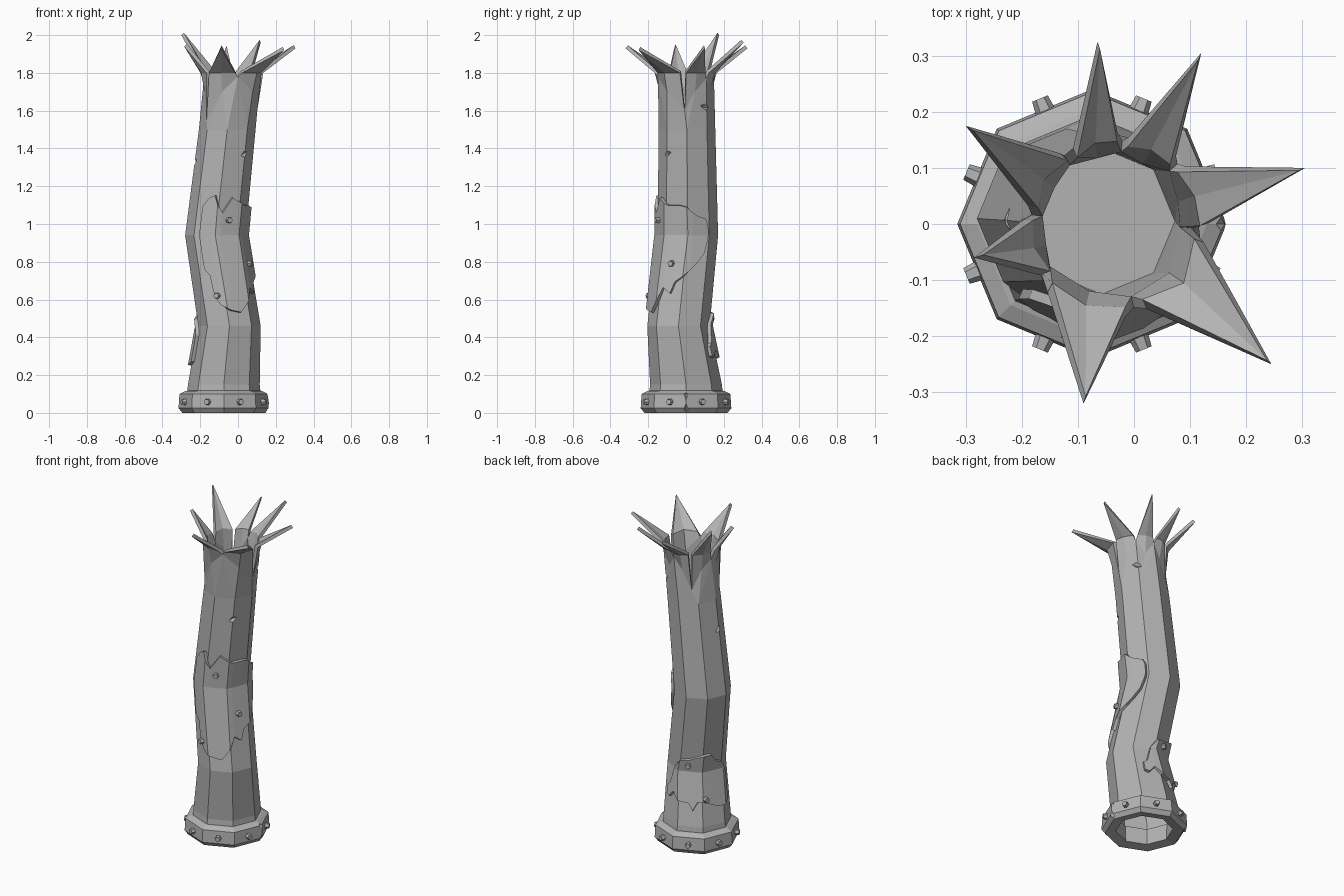
import bpy, bmesh
from math import cos, sin, radians, pi
from mathutils import Vector, Matrix

cube = bpy.data.objects.get("Cube")
if cube:
    bpy.data.objects.remove(cube, do_unlink=True)

grey = bpy.data.materials.new("iron_grey")
grey.use_nodes = True
GREY = (0.45, 0.45, 0.45, 1)
grey.diffuse_color = GREY
grey.node_tree.nodes["Principled BSDF"].inputs["Base Color"].default_value = GREY

# Bent tube axis: z, centre x, centre y, radius
RINGS = [(0.06, -0.075, 0, 0.2), (0.15, -0.075, 0, 0.19), (0.46, -0.045, -0.04, 0.165),
         (0.94, -0.12, 0.01, 0.16), (1.5, -0.057, 0.005, 0.15),
         (1.72, -0.035, -0.005, 0.155), (2.0, -0.03, 0, 0.17)]


def surf(angle, z, lift=0.0):
    """Point on the eight-sided tube at an angle and height."""
    for a, b in zip(RINGS, RINGS[1:]):
        if z <= b[0]:
            break
    t = (z - a[0]) / (b[0] - a[0])
    cx, cy, r = (a[k] + (b[k] - a[k]) * t for k in (1, 2, 3))
    r = r * cos(pi / 8) / cos(radians(angle % 45 - 22.5)) + lift
    return Vector((cx + r * cos(radians(angle)), cy + r * sin(radians(angle)), z))


def finish(name, bm):
    mesh = bpy.data.meshes.new(name)
    bm.to_mesh(mesh)
    bm.free()
    mesh.materials.append(grey)
    obj = bpy.data.objects.new(name, mesh)
    bpy.context.collection.objects.link(obj)
    return obj


def thicken(obj, thickness, offset):
    mod = obj.modifiers.new("thickness", 'SOLIDIFY')
    mod.thickness, mod.offset = thickness, offset


def carve(obj, cuts):
    """Cut diamond-shaped nicks: (position, angle, tilt, size)."""
    bm = bmesh.new()
    for pos, angle, tilt, size in cuts:
        m = (Matrix.Translation(pos) @ Matrix.Rotation(radians(angle), 4, 'Z')
             @ Matrix.Rotation(radians(tilt), 4, 'X') @ Matrix.Diagonal((*size, 1)))
        bmesh.ops.create_uvsphere(bm, u_segments=4, v_segments=2, radius=1, matrix=m)
    cutter = finish("nick_cutter", bm)
    cutter.hide_render = True
    mod = obj.modifiers.new("nicks", 'BOOLEAN')
    mod.operation, mod.solver, mod.object = 'DIFFERENCE', 'EXACT', cutter
    bpy.context.view_layer.update()
    done = obj.evaluated_get(bpy.context.evaluated_depsgraph_get())
    mesh = bpy.data.meshes.new_from_object(done)
    obj.modifiers.clear()
    obj.data = mesh
    bpy.data.objects.remove(cutter, do_unlink=True)


# Tube wall
bm = bmesh.new()
rows = [[bm.verts.new(surf(k * 45, ring[0])) for k in range(8)] for ring in RINGS[:5]]
for low, high in zip(rows, rows[1:]):
    for k in range(8):
        n = (k + 1) % 8
        bm.faces.new((low[k], low[n], high[n], high[k]))

# Torn rim: notches (angle, z) and the petal tip that follows each
notches = [(-3, 1.6), (45, 1.77), (85, 1.77), (122, 1.58), (172, 1.75), (218, 1.55), (283, 1.78)]
tips = [(0.305, 0.10, 1.93), (0.12, 0.305, 1.96), (-0.065, 0.325, 1.93), (-0.30, 0.175, 2.0),
        (-0.285, -0.06, 1.94), (-0.09, -0.32, 1.93), (0.245, -0.25, 1.92)]
angles, rim = [], []
for k, (angle, z) in enumerate(notches):
    after = notches[k + 1][0] if k < 6 else notches[0][0] + 360
    for a, h in ((angle, z), ((angle + after) / 2, 1.7)):
        angles.append(a)
        rim.append(bm.verts.new(surf(a, h)))
angles.append(angles[0] + 360)

# Join the octagon to the uneven rim
i = j = 0
while i < 8 or j < 14:
    a, b = rows[-1][i % 8], rim[j % 14]
    if j == 14 or (i < 8 and (i + 1) * 45 <= angles[j + 1]):
        bm.faces.new((a, rows[-1][(i + 1) % 8], b))
        i += 1
    else:
        bm.faces.new((a, rim[(j + 1) % 14], b))
        j += 1

# Petals bent outward
for k, tip in enumerate(tips):
    left, mid, right = rim[2 * k], rim[2 * k + 1], rim[(2 * k + 2) % 14]
    a0, a1 = angles[2 * k], angles[2 * k + 2]
    sl, sm, sr = (bm.verts.new(surf(a0 + (a1 - a0) * f, 1.8, lift))
                  for f, lift in ((0.1, 0.01), (0.5, 0.02), (0.9, 0.01)))
    point = bm.verts.new(tip)
    for face in ((left, mid, sm, sl), (mid, right, sr, sm), (sl, sm, point), (sm, sr, point)):
        bm.faces.new(face)
tube = finish("torn_tube", bm)
thicken(tube, 0.02, -1)
nick = (0.016, 0.055, 0.016)
carve(tube, [(surf(-45, 1.37), -45, 25, nick), (surf(42, 1.62), 42, -15, nick),
             (surf(180, 1.33), 180, 30, nick)])

# Plug inside the tube
bm = bmesh.new()
bm.faces.new([bm.verts.new(surf(k * 45, 1.5, -0.015)) for k in range(8)])
finish("inner_plug", bm)

# Base collar
bm = bmesh.new()
profile = [(0.185, 0.12), (0.205, 0.115), (0.235, 0.1), (0.24, 0.025), (0.22, 0), (0.16, 0.01),
           (0.165, 0.11)]
hoops = [[bm.verts.new((-0.075 + r * cos(k * pi / 4), r * sin(k * pi / 4), z)) for k in range(8)]
         for r, z in profile]
for a, b in zip(hoops, hoops[1:] + hoops[:1]):
    for k in range(8):
        n = (k + 1) % 8
        bm.faces.new((a[k], b[k], b[n], a[n]))
bmesh.ops.recalc_face_normals(bm, faces=bm.faces)
collar = finish("base_collar", bm)
carve(collar, [(Vector((0.167, 0, z)), 0, 0, (0.025, 0.022, 0.04)) for z in (0.015, 0.1)])


def patch(name, columns, fold):
    """Riveted plate hugging the tube: columns of (angle, low z, high z)."""
    bm = bmesh.new()
    grid = [[bm.verts.new(surf(a, z, -0.002))
             for z in (lo, min(max(fold, lo + 0.01), hi - 0.01), hi)] for a, lo, hi in columns]
    for c, d in zip(grid, grid[1:]):
        for k in range(2):
            bm.faces.new((c[k], d[k], d[k + 1], c[k + 1]))
    thicken(finish(name, bm), 0.02, 1)


patch("front_patch", [(-122, 0.76, 1.09), (-112, 0.73, 1.13), (-108, 0.61, 1.14),
                      (-97, 0.57, 1.15), (-90, 0.55, 1.1), (-83, 0.54, 1.06), (-64, 0.53, 1.14),
                      (-45, 0.59, 1.11), (-38, 0.66, 1.1), (-22, 0.63, 1.1), (-14, 0.69, 1.1),
                      (0, 0.72, 1.09), (8, 0.75, 1.06), (22, 0.79, 1.04), (36, 0.84, 1.03),
                      (41, 0.91, 1.0)], 0.94)
patch("back_patch", [(58, 0.3, 0.35), (66, 0.29, 0.37), (80, 0.33, 0.47), (90, 0.29, 0.53),
                     (110, 0.28, 0.54), (118, 0.24, 0.55), (128, 0.29, 0.56), (135, 0.29, 0.57),
                     (150, 0.27, 0.57), (165, 0.25, 0.52), (180, 0.25, 0.5), (190, 0.27, 0.42)], 0.46)


def bolt(name, pos, angle):
    bm = bmesh.new()
    m = (Matrix.Translation(pos) @ Matrix.Rotation(radians(angle), 4, 'Z')
         @ Matrix.Rotation(pi / 2, 4, 'Y'))
    bmesh.ops.create_cone(bm, cap_ends=True, segments=6, radius1=0.02, radius2=0.015,
                          depth=0.04, matrix=m)
    finish(name, bm)


# Collar bolts, one per side, then patch bolts
for k in range(8):
    a = 22.5 + 45 * k
    bolt("collar_bolt", Vector((-0.075 + 0.222 * cos(radians(a)), 0.222 * sin(radians(a)), 0.058)), a)
for a, z in ((-68, 1.02), (-25, 0.79), (-103, 0.62), (108, 0.5), (140, 0.31)):
    bolt("patch_bolt", surf(a, z, 0.018), (a // 45) * 45 + 22.5)
